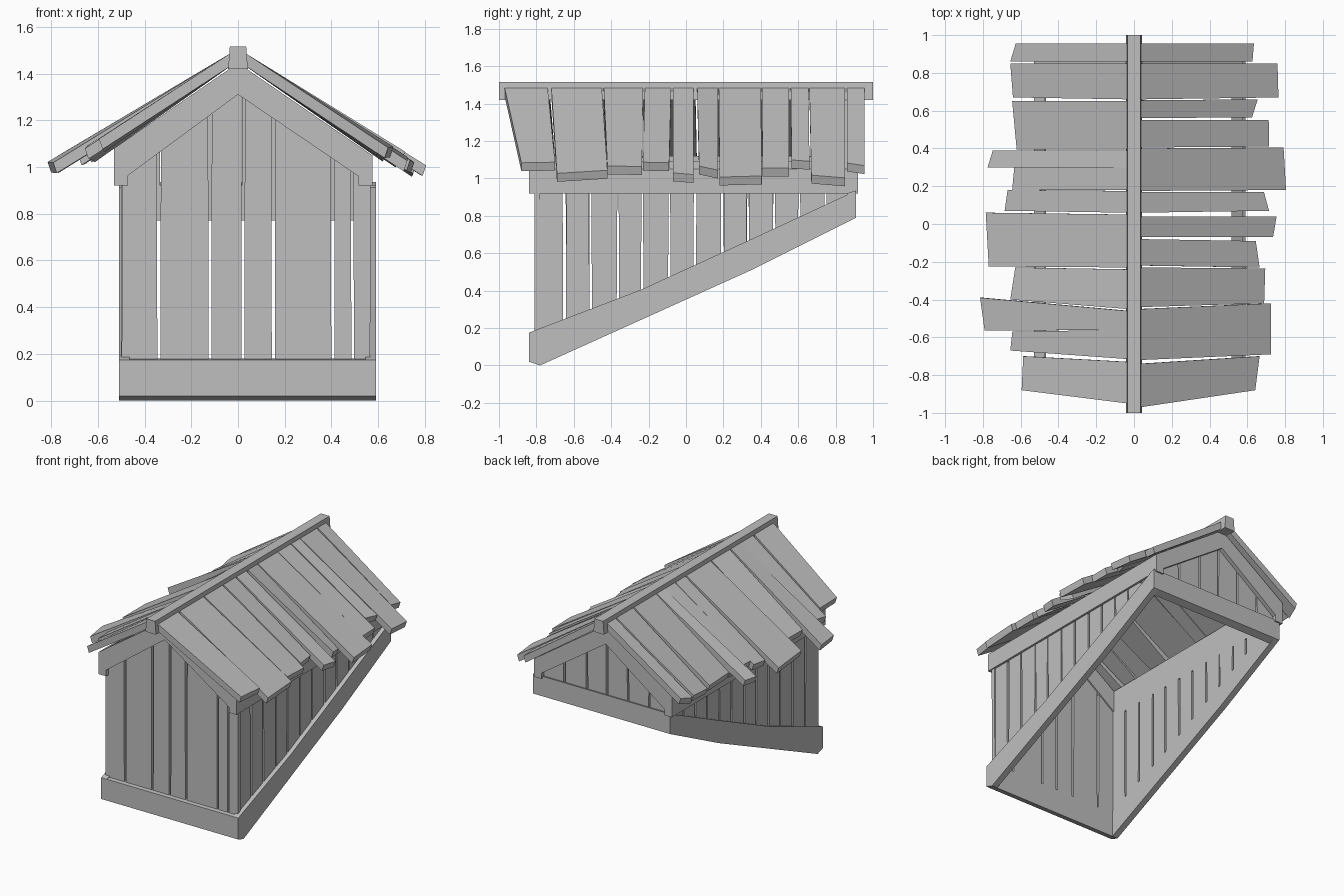
import bpy
import bmesh
import random

random.seed(4)
cube = bpy.data.objects.get("Cube")
if cube:
    bpy.data.objects.remove(cube)

GREY = (0.52, 0.52, 0.52, 1.0)
wood = bpy.data.materials.new("plain grey wood")
wood.use_nodes = True
wood.diffuse_color = GREY
wood.node_tree.nodes["Principled BSDF"].inputs["Base Color"].default_value = GREY


def build(name, solids):
    """Make one flat-shaded object from pairs of matching point rings."""
    bm = bmesh.new()
    for ring_a, ring_b in solids:
        a = [bm.verts.new(p) for p in ring_a]
        b = [bm.verts.new(p) for p in ring_b]
        bm.faces.new(a)
        bm.faces.new(b)
        for i in range(len(a)):
            j = (i + 1) % len(a)
            bm.faces.new((a[i], a[j], b[j], b[i]))
    bmesh.ops.recalc_face_normals(bm, faces=bm.faces)
    mesh = bpy.data.meshes.new(name)
    bm.to_mesh(mesh)
    bm.free()
    mesh.materials.append(wood)
    obj = bpy.data.objects.new(name, mesh)
    bpy.context.collection.objects.link(obj)
    return obj


def along_x(profile, x0, x1):
    """Extrude a (y, z) profile along x."""
    return [(x0, y, z) for y, z in profile], [(x1, y, z) for y, z in profile]


def along_y(profile, y0, y1):
    """Extrude an (x, z) profile along y."""
    return [(x, y0, z) for x, z in profile], [(x, y1, z) for x, z in profile]


def box(a0, a1, z0, z1):
    return [(a0, z0), (a1, z0), (a1, z1), (a0, z1)]


LEFT, RIGHT = 0.59, -0.51      # outer sides of the base frame
FRONT, BACK = -0.84, 0.91


def rafter_low(x):
    """Underside of the gable rafters."""
    end = 0.575 if x > 0 else 0.53
    return 1.31 - 0.39 * abs(x) / end


def base_low(y):
    """Underside of the sloping base beams."""
    if y < 0.35:
        return 0.51 * (y + 0.78) / 1.13
    return 0.51 + (y - 0.35) / 2


# Base frame: low front beam, two sloping side beams, high back beam
build("front_base_beam", [along_x(
    [(FRONT, 0.02), (-0.78, 0), (-0.78, 0.18), (FRONT, 0.175)], RIGHT, LEFT)])
build("back_base_beam", [along_x(
    [(0.86, 0.77), (BACK, 0.79), (BACK, 0.935), (0.86, 0.92)], RIGHT, LEFT)])
slope = [(FRONT, 0.02), (-0.78, 0), (0.35, 0.51), (BACK, 0.79),
         (BACK, 0.935), (0.35, 0.675), (-0.24, 0.405), (FRONT, 0.175)]
build("left_base_beam", [along_x(slope, LEFT - 0.045, LEFT)])
build("right_base_beam", [along_x(slope, RIGHT, RIGHT + 0.045)])

# Gable rafters, front and back
for name, y0, y1 in (("front", FRONT, -0.77), ("back", 0.85, 0.92)):
    halves = []
    for end, top in ((0.575, 1.05), (-0.53, 1.08)):
        halves.append(along_y([(0, 1.31), (end, 0.92), (end, top), (0, 1.445)], y0, y1))
    build(name + "_gable_rafters", halves)

# Eave beams under the roof edges
build("left_eave_beam", [along_y(
    [(0.515, 0.92), (0.575, 0.92), (0.575, 1.05), (0.515, 1.09)], FRONT, 0.92)])
build("right_eave_beam", [along_y(
    [(-0.53, 0.92), (-0.47, 0.92), (-0.47, 1.12), (-0.53, 1.08)], FRONT, 0.92)])


def gable_wall(name, seams, z0, y0, y1):
    """Upright planks whose tops follow the rafters."""
    solids = []
    for a, b in zip(seams, seams[1:]):
        a, b = a + 0.007, b - 0.005
        lean = random.uniform(-0.004, 0.004)
        mid = [(0, rafter_low(0) + 0.05)] if a < 0 < b else []
        outline = [(a, z0), (b, z0), (b + lean, rafter_low(b) + 0.05)]
        outline += mid + [(a - lean, rafter_low(a) + 0.05)]
        solids.append(along_y(outline, y0, y1))
    build(name, solids)


gable_wall("front_wall_planks",
           [-0.505, -0.34, -0.12, 0.02, 0.15, 0.405, 0.49, 0.57], 0.05, -0.81, -0.78)
gable_wall("back_wall_planks",
           [-0.5, -0.33, -0.16, 0.01, 0.17, 0.35, 0.56], 0.84, 0.865, 0.89)

# Side wall planks, cut to the slope of the base
seams = [-0.81, -0.65, -0.51, -0.365, -0.235, -0.09, 0.045, 0.195,
         0.33, 0.47, 0.605, 0.745, 0.89]
for name, x0, x1 in (("left", 0.53, 0.56), ("right", -0.5, -0.47)):
    solids = []
    for a, b in zip(seams, seams[1:]):
        a, b = a + 0.008, b - 0.006
        lean = random.uniform(-0.005, 0.005)
        outline = [(a, base_low(a) + 0.07), (b, base_low(b) + 0.07),
                   (b + lean, 0.97), (a - lean, 0.97)]
        solids.append(along_x(outline, x0, x1))
    build(name + "_wall_planks", solids)

# Roof planks: start and end at the ridge, start and end at the eave, reach, eave height
left_roof = [
    (-0.97, -0.74, -0.88, -0.70, 0.65, 1.04),
    (-0.72, -0.45, -0.69, -0.42, 0.71, 0.99),
    (-0.44, -0.23, -0.42, -0.235, 0.68, 1.02),
    (-0.22, -0.08, -0.23, -0.09, 0.65, 1.04),
    (-0.07, 0.04, -0.07, 0.04, 0.74, 0.98),
    (0.06, 0.17, 0.07, 0.17, 0.70, 1.01),
    (0.175, 0.40, 0.18, 0.405, 0.79, 0.965),
    (0.405, 0.55, 0.41, 0.55, 0.70, 1.01),
    (0.56, 0.655, 0.565, 0.66, 0.64, 1.05),
    (0.66, 0.85, 0.67, 0.85, 0.75, 0.965),
    (0.86, 0.955, 0.86, 0.955, 0.62, 1.03),
]
right_roof = [
    (-0.95, -0.73, -0.88, -0.70, 0.58, 1.07),
    (-0.715, -0.56, -0.67, -0.57, 0.64, 1.04),
    (-0.56, -0.46, -0.565, -0.39, 0.80, 0.975),
    (-0.45, -0.24, -0.40, -0.23, 0.64, 1.03),
    (-0.23, 0.05, -0.225, 0.06, 0.77, 0.98),
    (0.06, 0.175, 0.07, 0.18, 0.67, 1.01),
    (0.18, 0.39, 0.18, 0.39, 0.63, 1.03),
    (0.30, 0.39, 0.30, 0.39, 0.76, 1.0),
    (0.395, 0.65, 0.395, 0.65, 0.63, 1.03),
    (0.66, 0.85, 0.67, 0.85, 0.64, 1.03),
    (0.86, 0.955, 0.86, 0.955, 0.64, 1.04),
]
THICK = 0.045
for name, side, rows in (("left", 1, left_roof), ("right", -1, right_roof)):
    solids = []
    for r0, r1, e0, e1, reach, z in rows:
        twist = random.uniform(-0.012, 0.012)
        skew = random.uniform(-0.015, 0.015)
        low = [(0.02 * side, r0, 1.44), (0.02 * side, r1, 1.44),
               (side * (reach - abs(skew) + skew), e1, z + twist),
               (side * (reach - abs(skew) - skew), e0, z - twist)]
        # Square-cut ends, so the top is shifted outward a little
        high = [(x + 0.015 * side, y, zz + THICK) for x, y, zz in low]
        solids.append((low, high))
    build(name + "_roof_planks", solids)

# Ridge beam along the top
build("ridge_beam", [along_y(
    [(-0.042, 1.42), (0.042, 1.42), (0.035, 1.515), (-0.035, 1.515)], -1, 1)])
